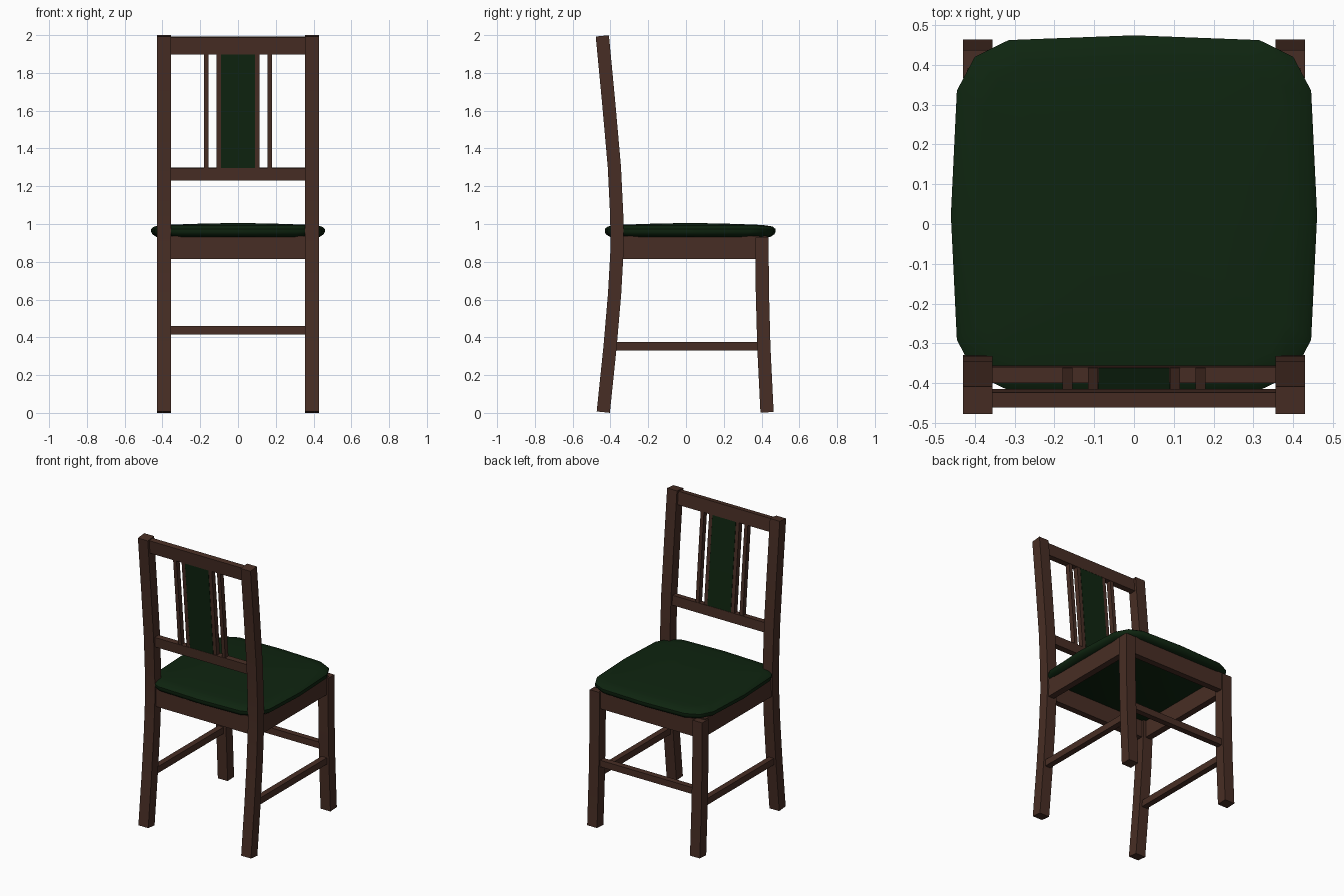
import bpy, bmesh
from mathutils import Vector

if "Cube" in bpy.data.objects:
    bpy.data.objects.remove(bpy.data.objects["Cube"])


def material(name, col):
    m = bpy.data.materials.new(name)
    m.diffuse_color = (*col, 1)
    m.use_nodes = True
    m.node_tree.nodes["Principled BSDF"].inputs["Base Color"].default_value = m.diffuse_color
    return m


WOOD = material("dark brown wood", (0.064, 0.027, 0.018))
GREEN = material("dark green fabric", (0.0045, 0.018, 0.005))


def finish(bm, name, mat):
    bmesh.ops.recalc_face_normals(bm, faces=bm.faces)
    me = bpy.data.meshes.new(name)
    bm.to_mesh(me)
    bm.free()
    ob = bpy.data.objects.new(name, me)
    bpy.context.collection.objects.link(ob)
    me.materials.append(mat)
    return ob


def smooth(ob, angle=0.6):
    bpy.ops.object.select_all(action='DESELECT')
    ob.select_set(True)
    bpy.context.view_layer.objects.active = ob
    bpy.ops.object.shade_smooth_by_angle(angle=angle)


def box(name, x0, x1, y0, y1, z0, z1, mat=WOOD):
    bm = bmesh.new()
    bmesh.ops.create_cube(bm, size=1)
    for v in bm.verts:
        v.co = ((x0 + x1) / 2 + v.co.x * (x1 - x0),
                (y0 + y1) / 2 + v.co.y * (y1 - y0),
                (z0 + z1) / 2 + v.co.z * (z1 - z0))
    return finish(bm, name, mat)


def ribbon(name, path, thick, x0, x1, mat=WOOD):
    """Bar following a (y, z) path, square to it, spanning x0..x1."""
    bm = bmesh.new()
    pts = [Vector(p) for p in path]
    rings = []
    for i, p in enumerate(pts):
        t = (pts[min(i + 1, len(pts) - 1)] - pts[max(i - 1, 0)]).normalized()
        n = Vector((t.y, -t.x)) * thick / 2
        rings.append([bm.verts.new((x, *q)) for x, q in
                      ((x0, p - n), (x1, p - n), (x1, p + n), (x0, p + n))])
    for a, b in zip(rings, rings[1:]):
        for k in range(4):
            bm.faces.new((a[k], a[(k + 1) % 4], b[(k + 1) % 4], b[k]))
    bm.faces.new(rings[0])
    bm.faces.new(rings[-1])
    ob = finish(bm, name, mat)
    smooth(ob)
    return ob


# curved centre line of the back posts (y, z)
BACK = [(-.438, .004), (-.402, .35), (-.378, .63), (-.364, .88), (-.367, 1.05),
        (-.379, 1.3), (-.41, 1.65), (-.443, 1.996)]


def back_y(z):
    for (ya, za), (yb, zb) in zip(BACK, BACK[1:]):
        if z <= zb:
            return ya + (yb - ya) * (z - za) / (zb - za)


def back_part(z0, z1, n=4):
    zs = [z0 + (z1 - z0) * i / n for i in range(n + 1)]
    return [(back_y(z), z) for z in zs]


# legs, side rails and side stretchers
FRONT = [(.429, .003), (.412, .35), (.404, .65), (.402, .93)]
for s, side in ((-1, "left"), (1, "right")):
    xs = sorted((s * .355, s * .43))
    ribbon(side + "_back_post", BACK, .07, *xs)
    ribbon(side + "_front_leg", FRONT, .07, *xs)
    box(side + "_seat_rail", *sorted((s * .375, s * .42)), -.35, .39, .815, .937)
    box(side + "_stretcher", *sorted((s * .375, s * .415)), -.38, .39, .33, .375)

# front and back rails, front stretcher
box("front_seat_rail", -.36, .36, .385, .428, .815, .937)
box("back_seat_rail", -.36, .36, -.388, -.345, .815, .937)
box("front_stretcher", -.36, .36, .39, .43, .415, .46)

# backrest rails, slats and padded panel
ribbon("backrest_top_rail", back_part(1.90, 1.99), .038, -.36, .36)
ribbon("backrest_lower_rail", back_part(1.23, 1.297), .04, -.36, .36)
for s, side in ((-1, "left"), (1, "right")):
    for a, label in ((.09, "inner"), (.155, "outer")):
        ribbon(f"{side}_{label}_slat", back_part(1.29, 1.905), .034,
               *sorted((s * a, s * (a + .025))))
ribbon("back_panel", back_part(1.29, 1.905), .036, -.089, .089, GREEN)

# seat cushion: rounded outline stacked in rings
quad = [(.46, 0), (.445, .313), (.40, .398), (.315, .44), (0, .452)]
half = quad + [(-x, y) for x, y in quad[-2::-1]]
outline = half + [(x, -y) for x, y in half[-2:0:-1]]
bm = bmesh.new()
rings = [[bm.verts.new((x * k, .022 + y * k, z)) for x, y in outline]
         for z, k in ((.932, .94), (.945, .985), (.958, 1), (.974, 1), (.987, .965),
                      (.995, .85), (1.001, .5), (1.004, .2))]
n = len(outline)
for a, b in zip(rings, rings[1:]):
    for k in range(n):
        bm.faces.new((a[k], a[(k + 1) % n], b[(k + 1) % n], b[k]))
bm.faces.new(rings[0])
bm.faces.new(rings[-1])
smooth(finish(bm, "seat_cushion", GREEN), .8)
